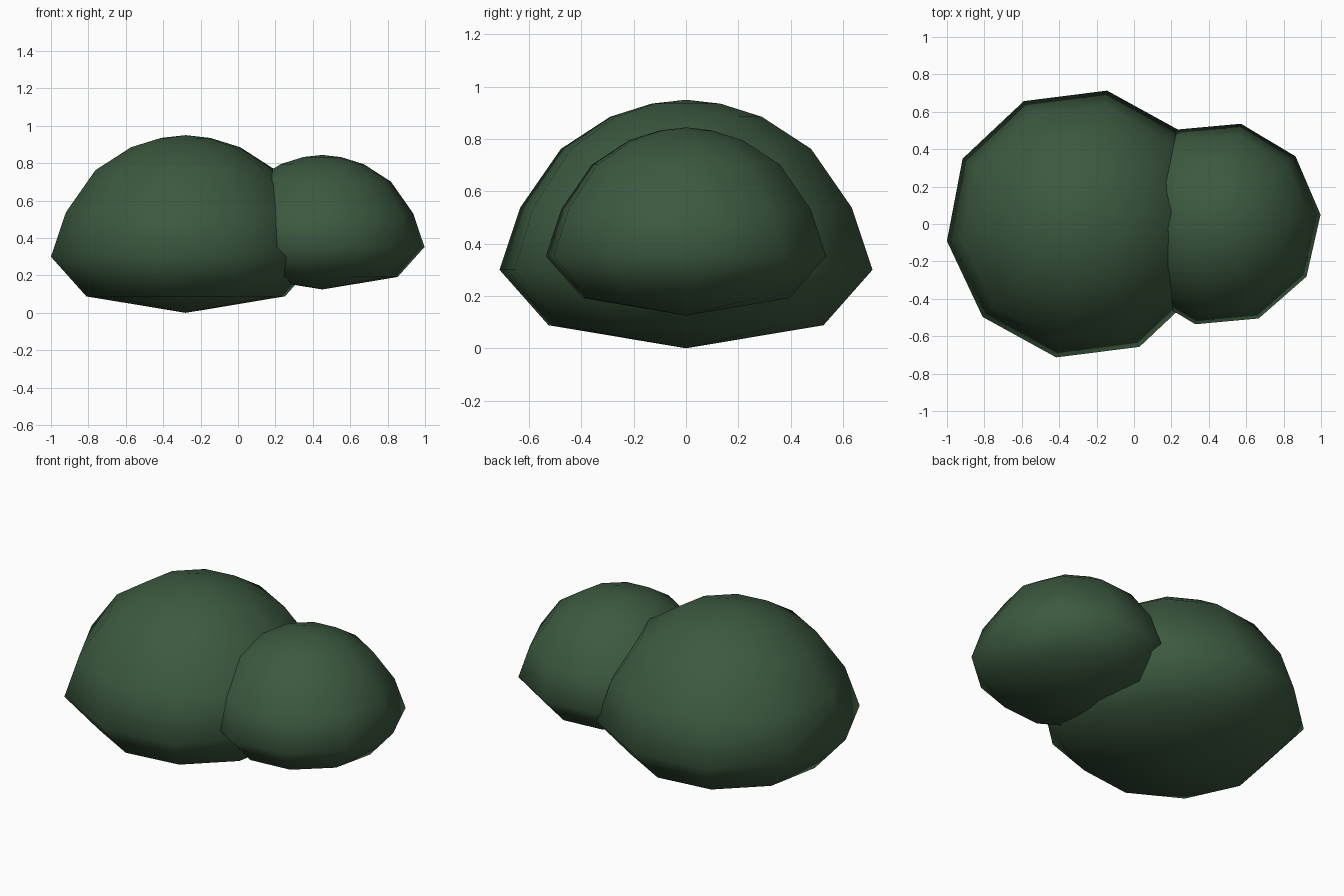
import bpy, bmesh, math

if "Cube" in bpy.data.objects:
    bpy.data.objects.remove(bpy.data.objects["Cube"])

leaf = bpy.data.materials.new("leaf_green")
leaf.diffuse_color = (0.045, 0.1, 0.05, 1)
leaf.use_nodes = True
leaf.node_tree.nodes["Principled BSDF"].inputs["Base Color"].default_value = leaf.diffuse_color

# (radius, height) of the rings between bottom and top tip
RINGS = [(0.535, 0.088), (0.726, 0.30), (0.645, 0.538), (0.487, 0.762),
         (0.295, 0.885), (0.134, 0.935)]
TOP = 0.95
SIDES = 10


def clump(name, x, z, scale, turn):
    """Ten-sided dome with a shallow pointed underside."""
    bm = bmesh.new()
    bottom = bm.verts.new((0, 0, 0))
    top = bm.verts.new((0, 0, TOP))
    rings = []
    for r, h in RINGS:
        angles = [math.radians(turn) + math.tau * i / SIDES for i in range(SIDES)]
        rings.append([bm.verts.new((r * math.cos(a), r * math.sin(a), h)) for a in angles])
    for i in range(SIDES):
        j = (i + 1) % SIDES
        bm.faces.new((bottom, rings[0][j], rings[0][i]))
        bm.faces.new((top, rings[-1][i], rings[-1][j]))
        for lo, hi in zip(rings, rings[1:]):
            bm.faces.new((lo[i], lo[j], hi[j], hi[i]))
    for f in bm.faces:
        f.smooth = True
    mesh = bpy.data.meshes.new(name)
    bm.to_mesh(mesh)
    bm.free()
    mesh.materials.append(leaf)
    ob = bpy.data.objects.new(name, mesh)
    ob.location = (x, 0, z)
    ob.scale = (scale,) * 3
    bpy.context.collection.objects.link(ob)


# Two overlapping bush clumps
clump("large_bush_clump", -0.28, 0.0, 1.0, 7.2)
clump("small_bush_clump", 0.45, 0.125, 0.757, 5.2)
